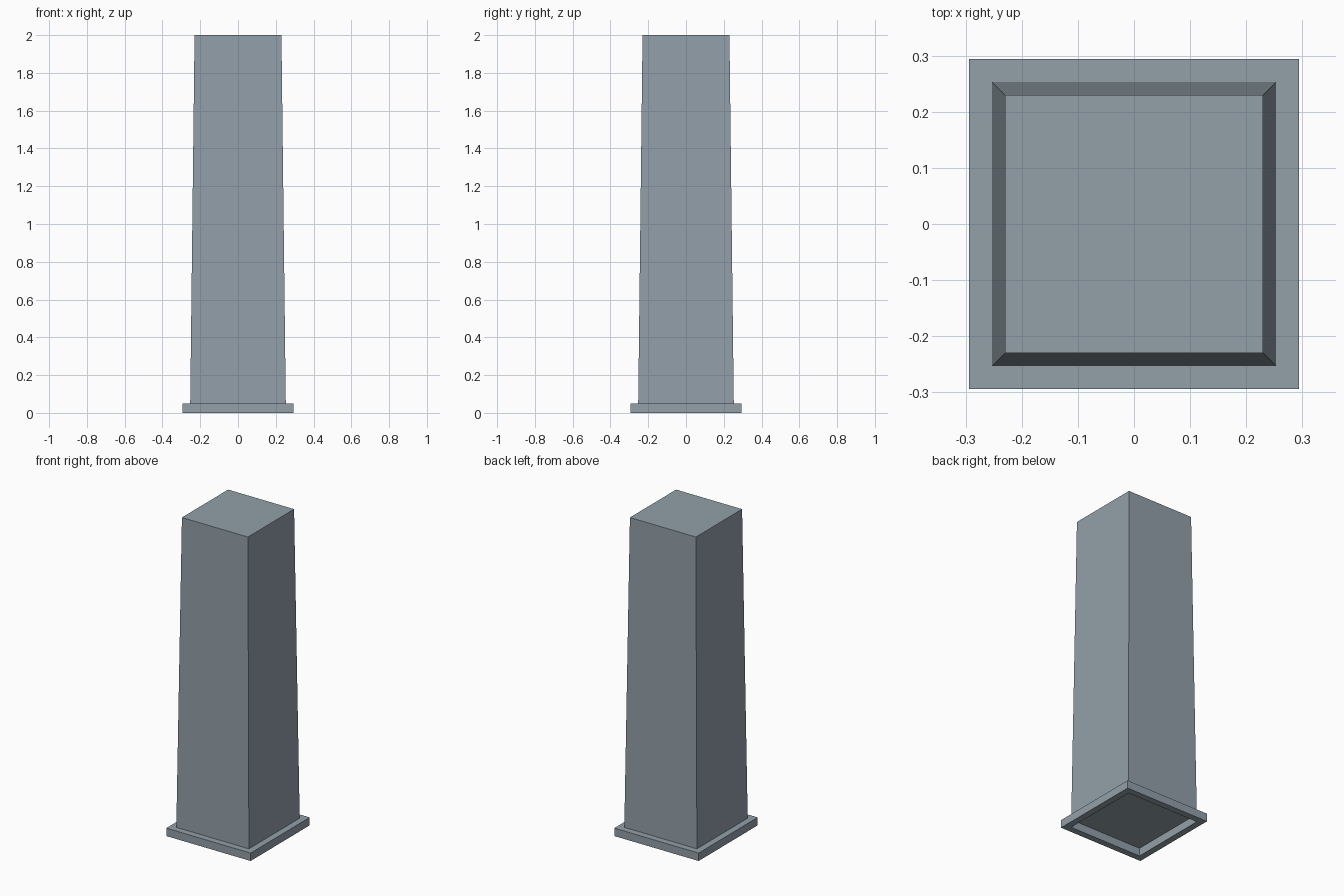
import bpy, bmesh

cube = bpy.data.objects.get("Cube")
if cube:
    bpy.data.objects.remove(cube, do_unlink=True)

# Blue-grey stone colour
stone = bpy.data.materials.new("blue_grey_stone")
stone.use_nodes = True
colour = (0.29, 0.35, 0.395, 1)
stone.diffuse_color = colour
bsdf = next(n for n in stone.node_tree.nodes if n.type == "BSDF_PRINCIPLED")
bsdf.inputs["Base Color"].default_value = colour


def square(bm, half, z):
    return [bm.verts.new((x * half, y * half, z))
            for x, y in ((-1, -1), (1, -1), (1, 1), (-1, 1))]


def bridge(bm, lower, upper):
    for i in range(4):
        j = (i + 1) % 4
        bm.faces.new((lower[i], lower[j], upper[j], upper[i]))


def finish(name, bm):
    bmesh.ops.recalc_face_normals(bm, faces=bm.faces)
    mesh = bpy.data.meshes.new(name)
    bm.to_mesh(mesh)
    bm.free()
    mesh.materials.append(stone)
    obj = bpy.data.objects.new(name, mesh)
    bpy.context.collection.objects.link(obj)


BASE_TOP = 0.05
FOOT = 0.253

# Tapered square column, closed at both ends
bm = bmesh.new()
foot = square(bm, FOOT, BASE_TOP)
head = square(bm, 0.23, 2.0)
bridge(bm, foot, head)
bm.faces.new(foot)
bm.faces.new(head)
finish("column_shaft", bm)

# Square base frame, open in the middle
bm = bmesh.new()
loops = [square(bm, half, z) for half, z in
         ((0.294, 0), (0.294, BASE_TOP), (FOOT, BASE_TOP), (FOOT, 0))]
for k in range(4):
    bridge(bm, loops[k], loops[(k + 1) % 4])
finish("base_frame", bm)
